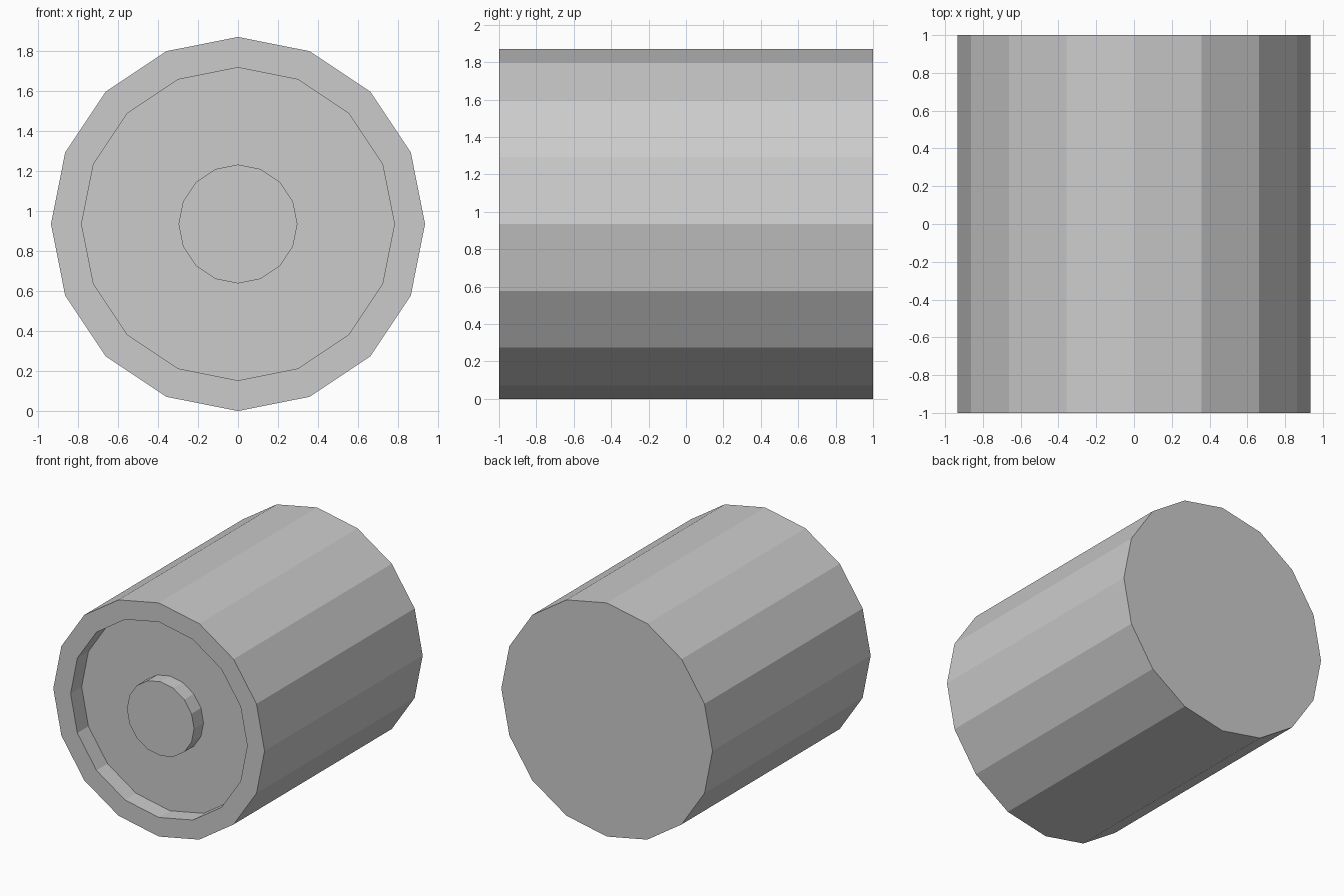
import bpy
import bmesh
from math import cos, sin, tau

SIDES = 16
RADIUS = 0.935

default_cube = bpy.data.objects.get("Cube")
if default_cube:
    bpy.data.objects.remove(default_cube, do_unlink=True)


def make_material(name, color):
    mat = bpy.data.materials.new(name)
    mat.use_nodes = True
    mat.diffuse_color = color
    mat.node_tree.nodes["Principled BSDF"].inputs["Base Color"].default_value = color
    return mat


def turned_part(name, profile, mat):
    """Turn a (radius, y) profile around the y axis and cap both ends."""
    bm = bmesh.new()
    rings = []
    for radius, y in profile:
        angles = [tau * i / SIDES for i in range(SIDES)]
        rings.append([bm.verts.new((radius * cos(a), y, radius * sin(a))) for a in angles])
    for ring, following in zip(rings, rings[1:]):
        for i in range(SIDES):
            j = (i + 1) % SIDES
            bm.faces.new((ring[i], ring[j], following[j], following[i]))
    bm.faces.new(rings[0])
    bm.faces.new(rings[-1])
    bmesh.ops.recalc_face_normals(bm, faces=bm.faces)
    mesh = bpy.data.meshes.new(name)
    bm.to_mesh(mesh)
    bm.free()
    mesh.materials.append(mat)
    obj = bpy.data.objects.new(name, mesh)
    obj.location.z = RADIUS
    bpy.context.collection.objects.link(obj)
    return obj


grey = make_material("light grey", (0.6, 0.6, 0.6, 1.0))

# Drum with a rim, a recessed front and a raised central hub
turned_part("drum_with_hub", [
    (RADIUS, 1.0),    # back edge
    (RADIUS, -1.0),   # front outer edge
    (0.782, -1.0),    # rim inner edge
    (0.782, -0.86),   # recess floor
    (0.297, -0.86),   # hub base
    (0.297, -0.98),   # hub face
], grey)
